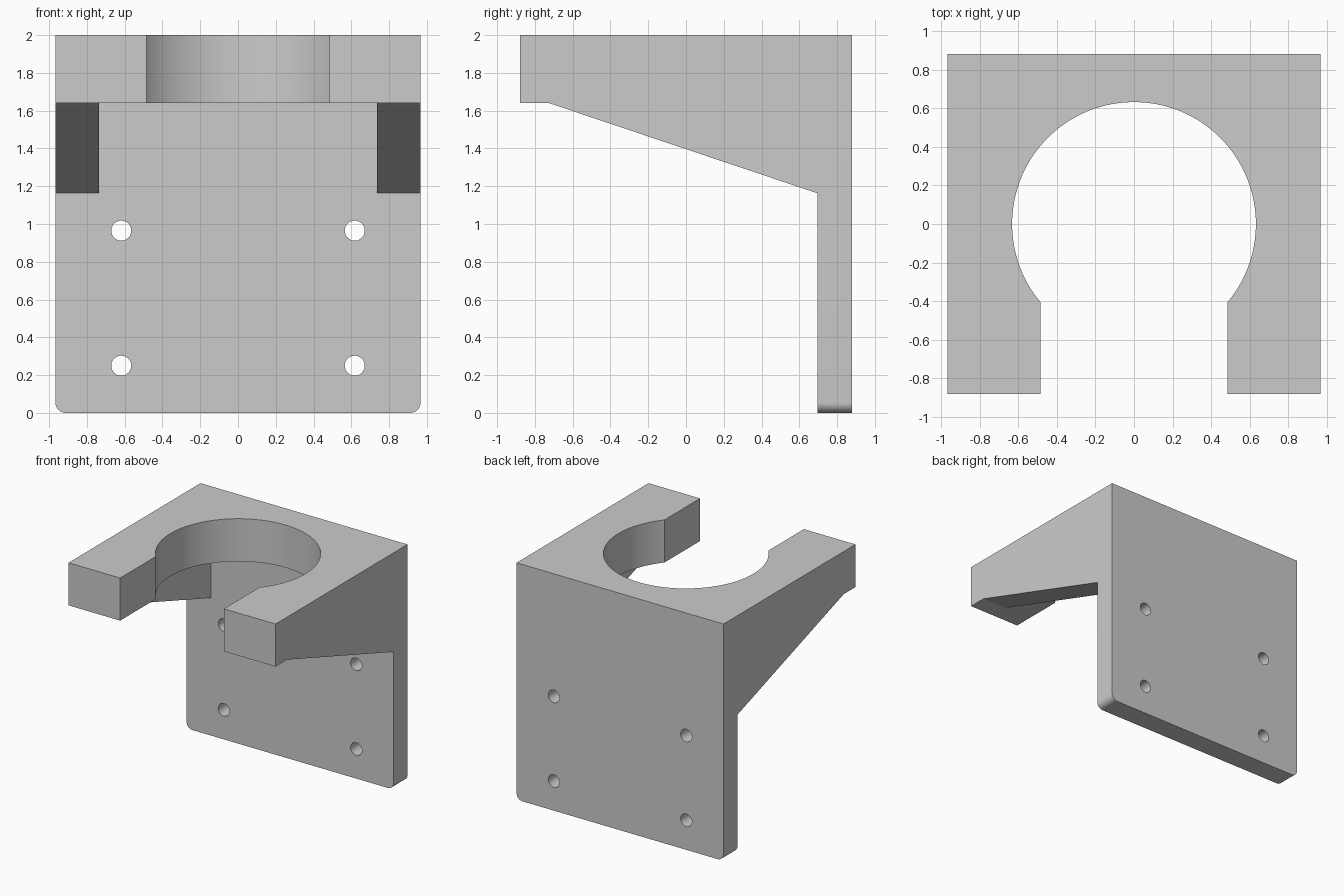
import bpy, bmesh, math

if "Cube" in bpy.data.objects:
    bpy.data.objects.remove(bpy.data.objects["Cube"])

W, D, H = 0.967, 0.88, 2.0        # half width, half depth, height
SHELF_Z, PLATE_Y = 1.64, 0.695    # shelf underside, plate front
RIB_X = 0.737                     # inner face of the side ribs


def prism(name, points, axis, lo, hi):
    """Extrude a 2D outline along x, y or z."""
    place = {"x": lambda p, t: (t, p[0], p[1]),
             "y": lambda p, t: (p[0], t, p[1]),
             "z": lambda p, t: (p[0], p[1], t)}[axis]
    bm = bmesh.new()
    a = [bm.verts.new(place(p, lo)) for p in points]
    b = [bm.verts.new(place(p, hi)) for p in points]
    bm.faces.new(a)
    bm.faces.new(b[::-1])
    n = len(points)
    for i in range(n):
        j = (i + 1) % n
        bm.faces.new((a[i], b[i], b[j], a[j]))
    bmesh.ops.recalc_face_normals(bm, faces=bm.faces[:])
    mesh = bpy.data.meshes.new(name)
    bm.to_mesh(mesh)
    bm.free()
    obj = bpy.data.objects.new(name, mesh)
    bpy.context.collection.objects.link(obj)
    return obj


def arc(cx, cy, r, start, end, n):
    return [(cx + r * math.cos(start + (end - start) * i / n),
             cy + r * math.sin(start + (end - start) * i / n)) for i in range(n + 1)]


def cut(target, cutter):
    cutter.hide_render = True
    mod = target.modifiers.new("cut", "BOOLEAN")
    mod.operation, mod.solver, mod.object = "DIFFERENCE", "EXACT", cutter
    bpy.context.view_layer.objects.active = target
    bpy.ops.object.modifier_apply(modifier=mod.name)
    bpy.data.objects.remove(cutter, do_unlink=True)


# Bracket body from its side profile
bracket = prism("bracket", [(PLATE_Y, 0), (D, 0), (D, H), (-D, H), (-D, SHELF_Z),
                            (-0.725, SHELF_Z), (PLATE_Y, 1.163)], "x", -W, W)

# Rounded lower corners of the back plate
bm = bmesh.new()
bm.from_mesh(bracket.data)
corners = [e for e in bm.edges
           if all(v.co.z < 0.001 for v in e.verts)
           and abs(e.verts[0].co.x - e.verts[1].co.x) < 0.001]
bmesh.ops.bevel(bm, geom=corners, offset=0.055, segments=8, profile=0.5, affect="EDGES")
bm.to_mesh(bracket.data)
bm.free()

# Space between the two ribs
cut(bracket, prism("rib_gap", [(-RIB_X, 0.5), (RIB_X, 0.5), (RIB_X, SHELF_Z),
                               (-RIB_X, SHELF_Z)], "y", -1.2, PLATE_Y))

# Round opening with a slot to the front
R, SLOT = 0.632, 0.485
a = math.acos(SLOT / R)
keyhole = arc(0, 0, R, -a, math.pi + a, 72) + [(-SLOT, -1.2), (SLOT, -1.2)]
cut(bracket, prism("keyhole", keyhole, "z", 1.0, 2.3))

# Four screw holes
for x in (-0.618, 0.618):
    for z in (0.25, 0.965):
        cut(bracket, prism("screw_hole", arc(x, z, 0.053, 0, math.tau, 32)[:-1], "y", 0.5, 1.1))

bpy.ops.object.select_all(action="DESELECT")
bracket.select_set(True)
bpy.context.view_layer.objects.active = bracket
bpy.ops.object.shade_smooth_by_angle(angle=math.radians(15))
